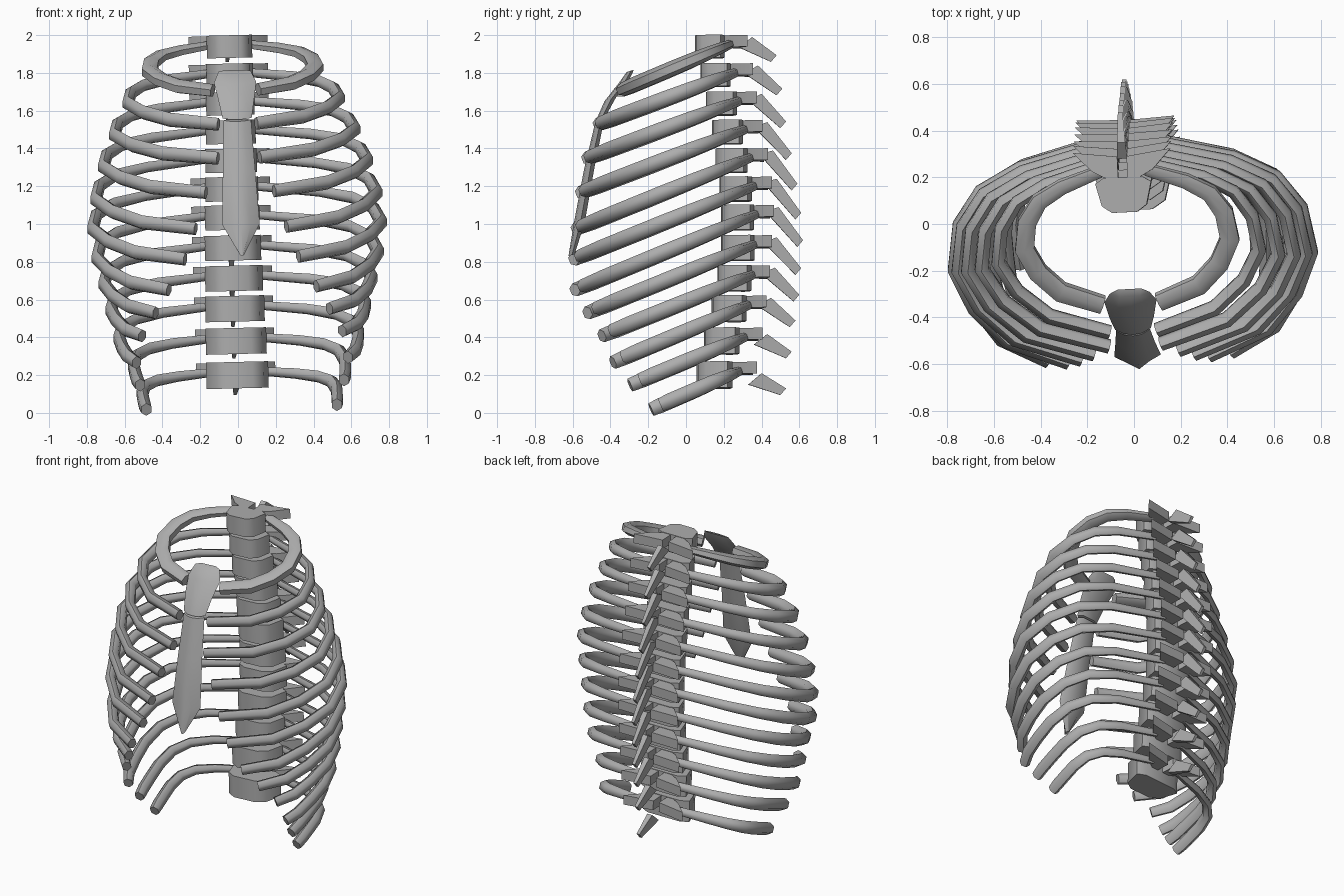
import bpy, bmesh, math
from mathutils import Vector, Matrix

cube = bpy.data.objects.get("Cube")
if cube:
    bpy.data.objects.remove(cube)

bone = bpy.data.materials.new("bone_grey")
bone.use_nodes = True
GREY = (0.42, 0.42, 0.42, 1)
bone.diffuse_color = GREY
bone.node_tree.nodes["Principled BSDF"].inputs["Base Color"].default_value = GREY

# The whole cage leans and turns slightly
POSE = (Matrix.Translation((0, 0, 0.48)) @ Matrix.Rotation(-0.025, 4, "Y")
        @ Matrix.Rotation(0.05, 4, "Z") @ Matrix.Translation((0, 0, -0.48)))


def loft(name, rings, smooth=50, mirror=False):
    """Skin a list of equal point rings, cap both ends."""
    bm = bmesh.new()
    side = -1 if mirror else 1
    loops = [[bm.verts.new(POSE @ Vector((side * p[0], p[1], p[2]))) for p in r] for r in rings]
    n = len(loops[0])
    for a, b in zip(loops, loops[1:]):
        for i in range(n):
            j = (i + 1) % n
            bm.faces.new((a[i], a[j], b[j], b[i]))
    bm.faces.new(loops[0])
    bm.faces.new(loops[-1])
    bmesh.ops.recalc_face_normals(bm, faces=bm.faces)
    mesh = bpy.data.meshes.new(name)
    bm.to_mesh(mesh)
    bm.free()
    mesh.materials.append(bone)
    ob = bpy.data.objects.new(name, mesh)
    bpy.context.collection.objects.link(ob)
    bpy.ops.object.select_all(action="DESELECT")
    ob.select_set(True)
    bpy.context.view_layer.objects.active = ob
    bpy.ops.object.shade_smooth_by_angle(angle=math.radians(smooth))
    return ob


def tube(name, path, up, sizes, mirror):
    """Six-sided oval tube; sizes are (across, along up) half-widths."""
    rings = []
    for i, p in enumerate(path):
        t = (path[min(i + 1, len(path) - 1)] - path[max(i - 1, 0)]).normalized()
        out = t.cross(up).normalized()
        a, b = sizes[i]
        angles = [math.pi * k / 3 + math.pi / 6 for k in range(6)]
        rings.append([p + out * a * math.cos(g) + up * b * math.sin(g) for g in angles])
    loft(name, rings, 62, mirror)


# Per level: vertebra top, vertebra front, rib half-width, rib back y, front y, front z, front x
LEVELS = [
    (2.0, .05, .47, .23, -.34, 1.71, .12), (1.85, .08, .59, .26, -.46, 1.53, .10),
    (1.7, .11, .667, .28, -.52, 1.35, .11), (1.55, .14, .73, .31, -.55, 1.17, .18),
    (1.4, .16, .775, .34, -.57, .98, .24), (1.25, .18, .795, .36, -.58, .82, .30),
    (1.1, .19, .775, .37, -.57, .66, .39), (.94, .19, .74, .36, -.50, .54, .46),
    (.78, .17, .705, .35, -.42, .42, .53), (.62, .14, .665, .33, -.36, .28, .56),
    (.45, .10, .59, .31, -.27, .16, .54), (.27, .06, .545, .28, -.16, .03, .52)]

BACK = [(.6, .1), (.83, .2), (.96, .35), (1, .55)]
FRONT = [(.84, .4), (.55, .75), (0, 1)]

for k, (top, front, half, yb, yf, zf, xf) in enumerate(LEVELS):
    f = k / 11
    tag = str(k + 1)
    zb = top - .05

    # Vertebra body
    w, h, d = .12 + .045 * f, .12 + .02 * f, .15 + .03 * f
    outline = [(.45, 0), (.8, .2), (1, .85), (.7, 1)]
    plan = [(x * w, front + y * d) for x, y in outline]
    plan += [(-x, y) for x, y in reversed(plan)]
    loft("vertebra_" + tag, [[(x, y, z) for x, y in plan] for z in (top - h, top)], 50)

    # Spinous process, a thin blade dropping most at mid spine
    bulge = math.sin(math.pi * min(1, f * 1.0 + .05))
    drop = .04 + .1 * bulge
    low = .05 * max(0, f * 6 - 5)
    y0, zt = yb + .05, top - .01 - low

    def blade(y, z, t):
        return [(-t, y, z), (t, y, z)]
    top_edge = blade(y0 + .07, zt, .018) + blade(yb + .25, zt - .04 - drop, .01)[::-1]
    low_edge = blade(y0, zt - .06 + .04 * bulge, .022) + blade(yb + .22, zt - .075 - drop, .008)[::-1]
    loft("spinous_process_" + tag, [top_edge, low_edge], 30)

    for mirror, side in ((False, "left"), (True, "right")):
        # Transverse process, a wedge swept back to a point
        yr = front + d
        root = [(.02, yr - .03), (.02, yr + .09), (.21, yb + .085), (.13, yb + .0)]
        lo, hi = top - .065, top - .003
        loft(side + "_transverse_process_" + tag,
             [[(x, y, z) for x, y in root] for z in (lo, hi)], 30, mirror)

        # Rib: a tilted open loop, narrowing again towards the front
        wide, end = half - .03, min(xf, half - .04)
        flat = [(.1, 0)] + [(u * wide, v) for u, v in BACK]
        flat += [(end + (wide - end) * u, .55 + .45 * s) for u, s in FRONT]
        path = [Vector((x, yb + (yf - yb) * v, zb + (zf - zb) * v)) for x, v in flat]
        up = Vector((0, zf - zb, yb - yf)).normalized()
        across = .048 if k == 0 else .034
        sizes = [(across * g, .04 * g) for g in (.6, .75, .85, .95, 1, 1, 1, .9)]
        tube(side + "_rib_" + tag, path, up, sizes, mirror)


# Breastbone sections: ridged front, thin edges; rows are (half-width, y, z, depth)
def plate(name, rows):
    rings = []
    for w, y, z, t in rows:
        shape = [(-1, 0), (-.5, -.8), (0, -1), (.5, -.8), (1, 0), (.6, .8), (-.6, .8)]
        rings.append([(w * x, y + t * s, z + t * s * .3) for x, s in shape])
    loft(name, rings, 40)


plate("breastbone_upper", [(.085, -.295, 1.81, .02), (.112, -.33, 1.75, .03),
                           (.095, -.4, 1.66, .032), (.077, -.45, 1.56, .025)])
plate("breastbone_lower", [(.073, -.455, 1.55, .025), (.085, -.51, 1.3, .03),
                           (.1, -.565, 1.0, .032), (.01, -.605, .835, .018)])
